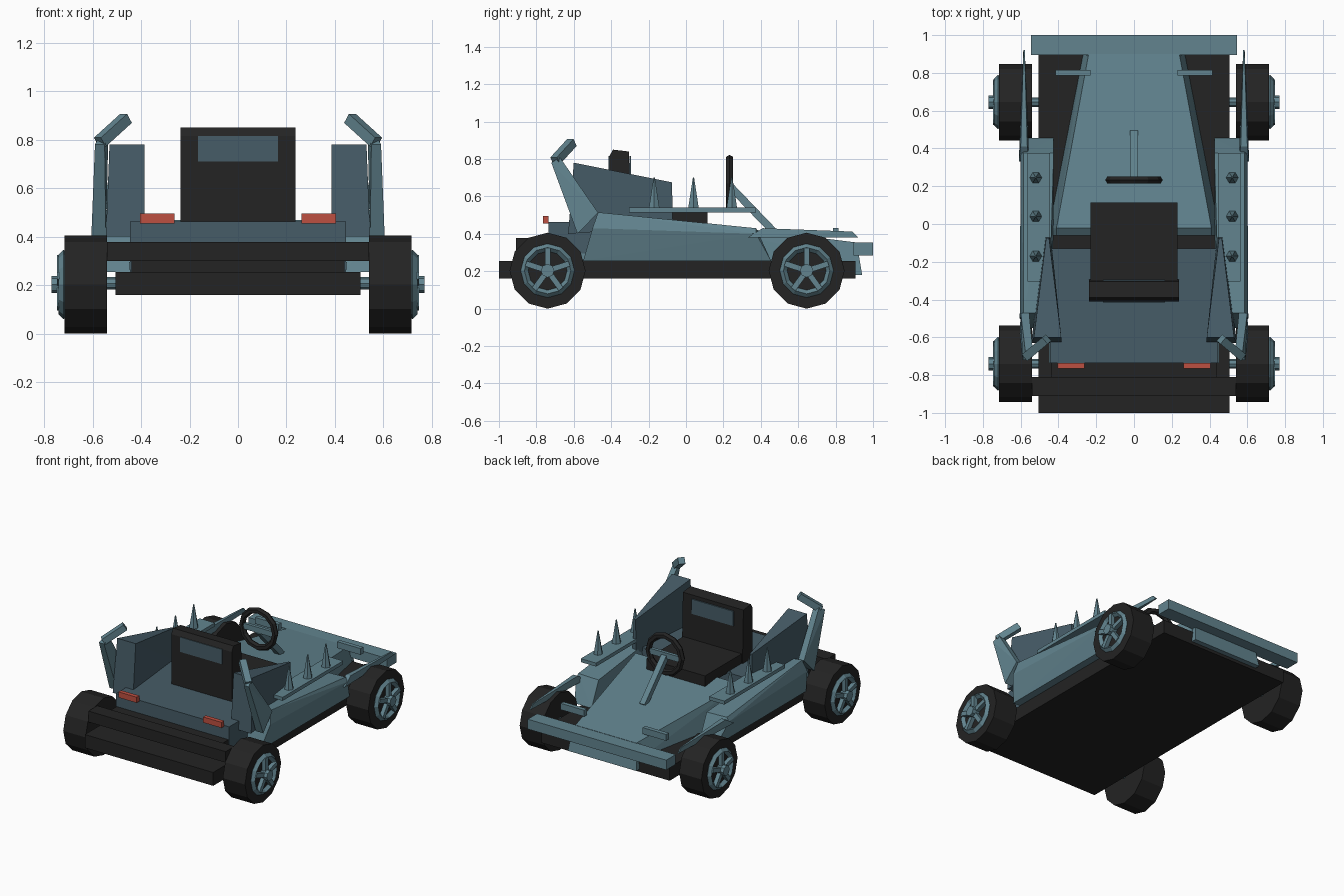
import bpy, bmesh, math
from mathutils import Vector

if "Cube" in bpy.data.objects:
    bpy.data.objects.remove(bpy.data.objects["Cube"])


def material(name, rgb):
    m = bpy.data.materials.new(name)
    m.diffuse_color = (*rgb, 1)
    m.use_nodes = True
    m.node_tree.nodes["Principled BSDF"].inputs["Base Color"].default_value = m.diffuse_color
    return m


TEAL = material("teal", (0.122, 0.231, 0.275))
SLATE = material("dark_slate", (0.061, 0.107, 0.136))
BLACK = material("black", (0.017, 0.017, 0.017))
RED = material("red", (0.515, 0.080, 0.053))


def hull(name, pts, mat):
    """Convex flat-faced solid around the points."""
    bm = bmesh.new()
    for p in pts:
        bm.verts.new(p)
    bmesh.ops.convex_hull(bm, input=bm.verts[:])
    bmesh.ops.delete(bm, geom=[v for v in bm.verts if not v.link_faces], context='VERTS')
    bmesh.ops.dissolve_limit(bm, angle_limit=0.01, verts=bm.verts[:], edges=bm.edges[:])
    bmesh.ops.recalc_face_normals(bm, faces=bm.faces[:])
    me = bpy.data.meshes.new(name)
    bm.to_mesh(me)
    bm.free()
    me.materials.append(mat)
    ob = bpy.data.objects.new(name, me)
    bpy.context.collection.objects.link(ob)
    return ob


def pair(name, pts, mat):
    """The same solid on both sides of the car."""
    for s, side in ((1, "right"), (-1, "left")):
        hull(f"{name}_{side}", [(s * x, y, z) for x, y, z in pts], mat)


def box(x0, x1, y0, y1, z0, z1):
    return [(x, y, z) for x in (x0, x1) for y in (y0, y1) for z in (z0, z1)]


def disc(x0, x1, y, z, r, n):
    """Points of a prism lying along x, one corner at the top."""
    return [(x, y + r * math.sin(a), z + r * math.cos(a)) for x in (x0, x1)
            for a in (i * 2 * math.pi / n for i in range(n))]


def bar(a, b, w, h):
    """Points of a square bar from a to b."""
    a, b = Vector(a), Vector(b)
    q = (b - a).to_track_quat('Z', 'Y')
    return [tuple(p + q @ Vector((i * w / 2, j * h / 2, 0)))
            for p in (a, b) for i in (-1, 1) for j in (-1, 1)]


def ring(name, loc, rot, major, minor, n, m, mat, squash=1):
    bpy.ops.mesh.primitive_torus_add(location=loc, rotation=rot, major_radius=major,
                                     minor_radius=minor, major_segments=n, minor_segments=m)
    ob = bpy.context.object
    ob.name = name
    ob.scale.z = squash
    ob.data.materials.append(mat)


# Chassis and bumpers
hull("chassis", box(-.505, .505, -1.0, .905, .16, .255), BLACK)
hull("rear_bumper", box(-.54, .54, -.91, -.81, .30, .378), BLACK)
hull("rear_bumper_mount", box(-.44, .44, -.82, -.73, .255, .37), BLACK)
hull("front_bumper", box(-.545, .545, .895, 1.0, .283, .353), TEAL)

# Hood, nose plate and dashboard edge
hood = [(s * x, y, z) for s in (-1, 1) for x, y, z in
        ((.24, .90, .355), (.27, .90, .25), (.41, -.02, .47), (.45, -.02, .25), (.45, -.06, .25),
         (.41, -.06, .44))]
hull("hood", hood, TEAL)
hull("nose_plate", [(s * x, y, z) for s in (-1, 1) for x, y, z in
                    ((.25, .89, .34), (.25, .915, .34), (.27, .906, .18), (.27, .942, .18))], TEAL)
pair("lamp_bracket", box(.23, .415, .785, .815, .385, .43), TEAL)

# Rear deck and tail lights
hull("rear_deck", box(-.445, .445, -.735, -.13, .255, .462), SLATE)
hull("deck_sill", box(-.45, .45, -.735, -.14, .265, .295), TEAL)
pair("tail_light", box(.262, .405, -.765, -.735, .455, .495), RED)

# Side pods with sloped front face
pair("side_pod", [(.43, -.55, .255), (.56, -.55, .255), (.45, -.47, .50), (.585, -.47, .515),
                  (.605, -.50, .43), (.425, .375, .425), (.585, .375, .43), (.60, .375, .40),
                  (.425, .455, .255), (.56, .455, .255)], TEAL)

# Long pointed blades over the front wheels
pair("wheel_blade", [(.555, .33, .38), (.61, .33, .38), (.565, .41, .43), (.60, .41, .43),
                     (.578, .89, .412), (.586, .89, .412), (.578, .92, .38), (.586, .92, .38)], TEAL)

# Spike shelves
pair("spike_shelf", box(.445, .565, -.305, .375, .515, .54), TEAL)
for k, y in enumerate((-.17, .04, .245)):
    spike = [(.52 + r * math.cos(a), y + r * math.sin(a), z)
             for r, z in ((.033, .535), (.024, .57), (.004, .70))
             for a in (i * math.pi / 3 for i in range(6))]
    pair(f"spike_{k + 1}", spike, TEAL)

# Rear fins, their struts and hooked tips
pair("rear_fin", [(.385, -.60, .78), (.53, -.60, .78), (.385, -.63, .40), (.545, -.63, .40),
                  (.45, -.075, .675), (.465, -.075, .675), (.44, -.07, .44), (.47, -.07, .44)], SLATE)
pair("fin_strut", [(.555, -.47, .513), (.60, -.47, .513), (.545, -.58, .40), (.605, -.58, .40),
                   (.535, -.675, .81), (.575, -.675, .81), (.55, -.72, .78), (.59, -.72, .78)], TEAL)
pair("fin_hook", bar((.57, -.70, .79), (.462, -.61, .888), .045, .045), TEAL)

# Seat with headrest plate
hull("seat_cushion", box(-.23, .23, -.32, .115, .455, .53), BLACK)
hull("seat_back", [(s * .238, y, z) for s in (-1, 1) for y, z in
                   ((-.41, .46), (-.41, .815), (-.39, .85), (-.305, .84), (-.295, .46))], BLACK)
hull("headrest_plate", box(-.165, .165, -.415, -.41, .71, .815), SLATE)
hull("headrest_plate_inner", box(-.165, .165, -.303, -.295, .71, .815), SLATE)

# Steering wheel and column
ring("steering_wheel", (0, .233, .67), (math.pi / 2, 0, 0), .13, .022, 12, 6, BLACK)
hull("steering_spoke", box(-.125, .125, .222, .245, .645, .685), TEAL)
hull("steering_column", bar((0, .235, .655), (0, .48, .40), .04, .04), TEAL)

# Wheels: tyre, rim ring, five spokes, hub, axle
for end, y in (("rear", -.74), ("front", .645)):
    zc = .203
    pair(f"{end}_tyre", disc(.54, .715, y, zc, .203, 12), BLACK)
    pair(f"{end}_hub", disc(.71, .77, y, zc, .036, 8), TEAL)
    pair(f"{end}_axle", disc(.42, .55, y, zc + .005, .025, 8), TEAL)
    for s in (-1, 1):
        ring(f"{end}_rim", (s * .72, y, zc), (0, math.pi / 2, 0), .124, .02, 12, 4, TEAL)
    for i in range(5):
        a = i * 2 * math.pi / 5
        d = Vector((0, math.sin(a), math.cos(a)))
        c = Vector((.732, y, zc))
        pair(f"{end}_spoke_{i + 1}", bar(c + d * .02, c + d * .122, .028, .03), TEAL)
